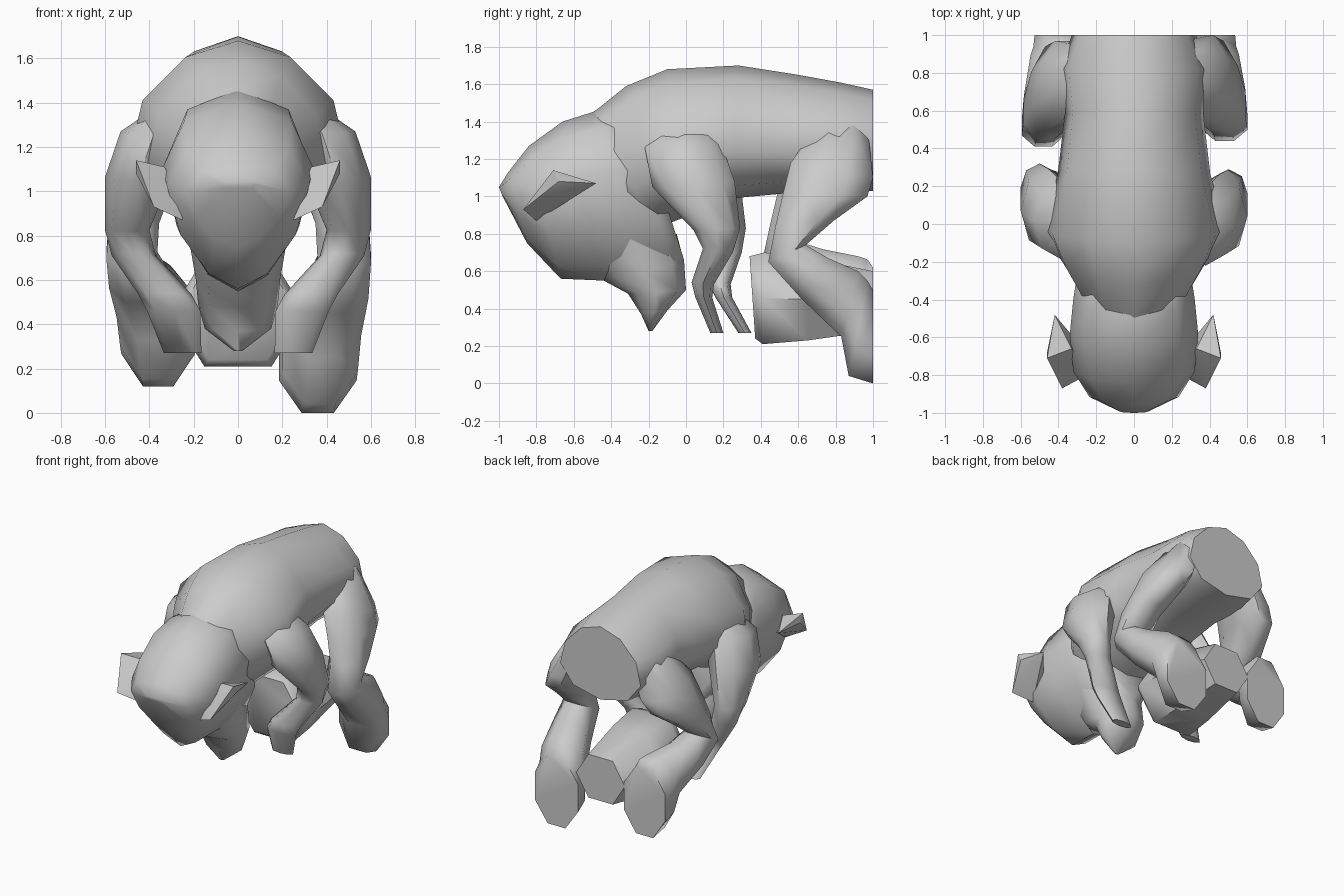
import bpy, bmesh
from math import sin, cos, pi, tau


def finish(bm, name, angle=1.0):
    bmesh.ops.recalc_face_normals(bm, faces=bm.faces)
    me = bpy.data.meshes.new(name)
    bm.to_mesh(me)
    bm.free()
    ob = bpy.data.objects.new(name, me)
    bpy.context.collection.objects.link(ob)
    bpy.ops.object.select_all(action='DESELECT')
    ob.select_set(True)
    bpy.context.view_layer.objects.active = ob
    bpy.ops.object.shade_smooth_by_angle(angle=angle)
    return ob


def loft(name, sections, n=8, taper=(1, 0), flat=False):
    """Skin rings; each is (y0, z0, y1, z1, x centre, half width).
    taper scales the width from first to second point, flat turns a side down."""
    bm = bmesh.new()
    rings = []
    k = 1 / cos(pi / n) if flat else 1
    for y0, z0, y1, z1, xc, w in sections:
        ring = []
        for i in range(n):
            a = tau * (i + 0.5 * flat) / n
            t = (1 - k * cos(a)) / 2
            x = xc + w * sin(a) * (taper[0] + taper[1] * t)
            ring.append(bm.verts.new((x, y0 + (y1 - y0) * t, z0 + (z1 - z0) * t)))
        rings.append(ring)
    for a, b in zip(rings, rings[1:]):
        for i in range(n):
            j = (i + 1) % n
            bm.faces.new((a[i], a[j], b[j], b[i]))
    bm.faces.new(rings[0])
    bm.faces.new(rings[-1])
    return finish(bm, name)


# Torso, narrow along the back and cut flat at the rear
loft("torso", [
    (-0.60, 1.38, -0.22, 0.80, 0, 0.27),
    (-0.47, 1.47, -0.18, 0.82, 0, 0.34),
    (-0.32, 1.59, -0.08, 0.86, 0, 0.43),
    (-0.10, 1.68, 0.02, 0.90, 0, 0.52),
    (0.28, 1.70, 0.25, 0.99, 0, 0.43),
    (0.60, 1.65, 0.57, 1.02, 0, 0.39),
    (0.82, 1.61, 0.82, 1.03, 0, 0.42),
    (1.00, 1.57, 1.00, 1.03, 0, 0.35)], 10, (0.74, 0.38))

# Head, from the crown at the front back into the neck, narrowing downwards
loft("head", [
    (-1.00, 1.05, -0.98, 1.00, 0, 0.08),
    (-0.95, 1.13, -0.85, 0.75, 0, 0.25),
    (-0.84, 1.27, -0.67, 0.56, 0, 0.34),
    (-0.66, 1.40, -0.44, 0.55, 0, 0.36),
    (-0.47, 1.46, -0.25, 0.52, 0, 0.34),
    (-0.30, 1.45, -0.06, 0.55, 0, 0.31),
    (-0.20, 1.25, -0.01, 0.66, 0, 0.24)], 10, (1.2, -0.6))

# Muzzle pointing down
loft("muzzle", [
    (-0.55, 0.75, -0.05, 0.80, 0, 0.22),
    (-0.44, 0.55, -0.01, 0.65, 0, 0.19),
    (-0.31, 0.48, 0.00, 0.50, 0, 0.18),
    (-0.24, 0.37, -0.10, 0.39, 0, 0.15),
    (-0.20, 0.28, -0.18, 0.28, 0, 0.02)], 8)

# Tapered block under the belly
loft("belly_block", [
    (0.34, 0.68, 0.37, 0.24, 0, 0.25),
    (0.42, 0.70, 0.41, 0.21, 0, 0.29),
    (0.66, 0.67, 0.65, 0.23, 0, 0.26),
    (1.00, 0.60, 1.00, 0.28, 0, 0.19)], 6, (1.05, 0), True)

arm = [
    (-0.14, 1.38, 0.14, 1.38, 0.27, 0.10),
    (-0.22, 1.26, 0.19, 1.28, 0.38, 0.15),
    (-0.18, 1.05, 0.26, 1.08, 0.45, 0.15),
    (0.04, 0.82, 0.29, 0.83, 0.50, 0.10),
    (0.09, 0.72, 0.25, 0.70, 0.47, 0.10),
    (0.03, 0.54, 0.15, 0.53, 0.33, 0.12),
    (0.05, 0.46, 0.14, 0.46, 0.29, 0.12),
    (0.13, 0.27, 0.20, 0.27, 0.25, 0.085)]
leg = [
    (0.70, 1.38, 0.97, 1.38, 0.24, 0.10),
    (0.56, 1.18, 1.00, 1.10, 0.36, 0.15),
    (0.52, 1.02, 0.97, 1.00, 0.42, 0.14),
    (0.48, 0.85, 0.79, 0.87, 0.47, 0.13),
    (0.44, 0.65, 0.64, 0.74, 0.48, 0.13),
    (0.62, 0.45, 0.76, 0.67, 0.45, 0.15),
    (0.83, 0.25, 0.92, 0.60, 0.39, 0.18),
    (0.87, 0.04, 0.97, 0.55, 0.37, 0.185),
    (1.00, 0.00, 1.00, 0.50, 0.36, 0.19)]


# The left limbs are slightly reposed mirrors of the right ones
def left_arm(s):
    y0, z0, y1, z1, x, w = s
    d = 0.03 + 0.12 * max(0, 0.8 - z0) / 0.53
    return (y0 + d, z0, y1 + d, z1, -x, w)


def left_leg(s):
    y0, z0, y1, z1, x, w = s
    d = 0.12 * max(0, 0.75 - z0) / 0.75
    f = 0.03 if y0 < 0.8 else 0
    return (y0 - f, z0 + d, y1 - f, z1 + d, -x, w * 0.95)


loft("right_front_leg", arm)
loft("left_front_leg", [left_arm(s) for s in arm])
loft("right_hind_leg", leg, flat=True)
loft("left_hind_leg", [left_leg(s) for s in leg], flat=True)

# Angular ears
ear = [(.46, -.71, 1.14), (.33, -.66, 1.11), (.46, -.68, 1.08), (.38, -.87, .93),
       (.25, -.80, .87), (.26, -.78, .94), (.42, -.48, 1.07), (.32, -.60, 1.00)]
for side, name in ((1, "right_ear"), (-1, "left_ear")):
    bm = bmesh.new()
    for x, y, z in ear:
        bm.verts.new((side * x, y, z))
    bmesh.ops.convex_hull(bm, input=bm.verts)
    finish(bm, name, 0.4)
